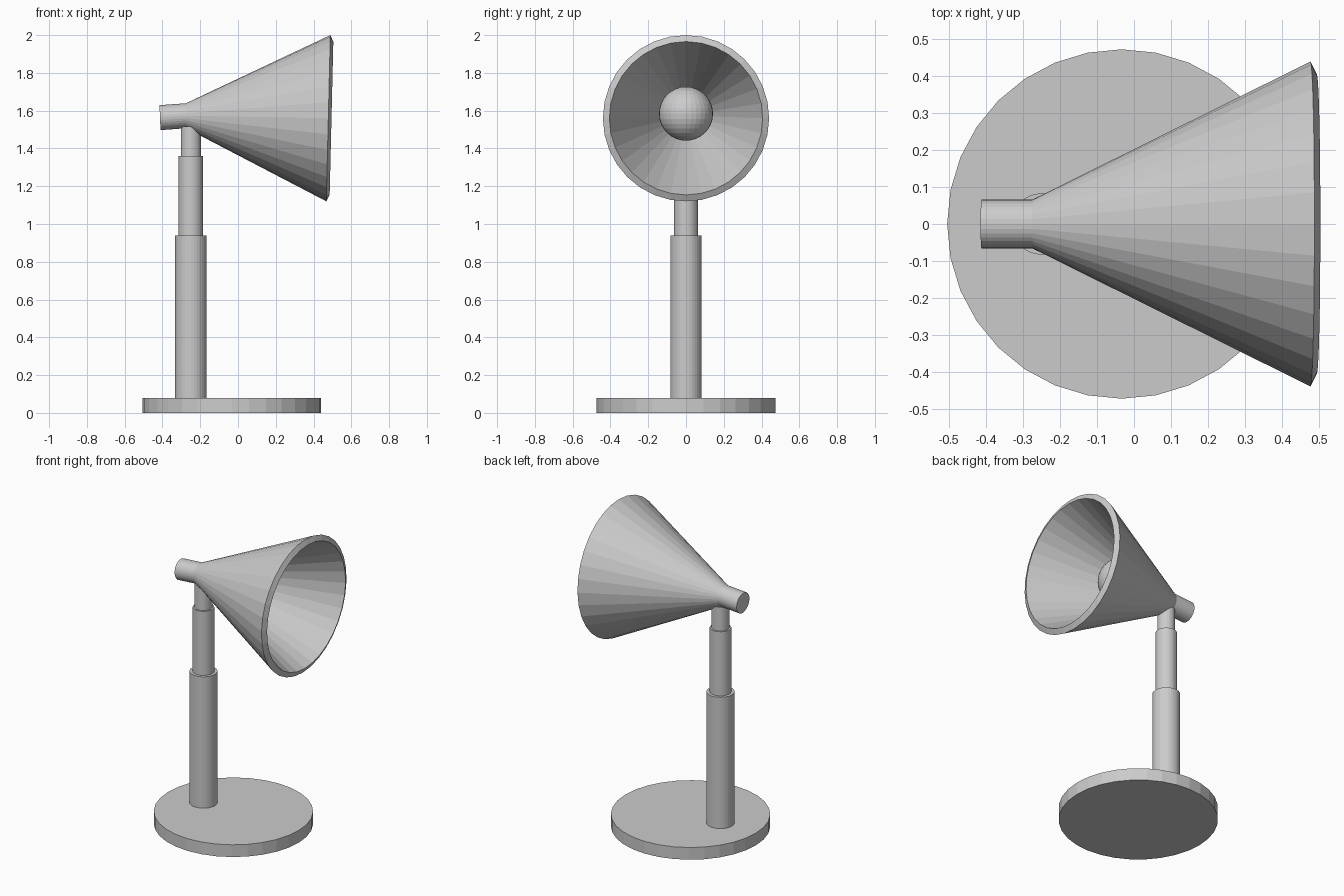
import bpy
import bmesh
from math import sin, cos, tau
from mathutils import Vector

cube = bpy.data.objects.get("Cube")
if cube:
    bpy.data.objects.remove(cube)

SIDES = 32
POLE_X = -0.25

grey = bpy.data.materials.new("plain grey")
grey.use_nodes = True
grey.diffuse_color = (0.6, 0.6, 0.6, 1)
grey.node_tree.nodes["Principled BSDF"].inputs["Base Color"].default_value = (0.6, 0.6, 0.6, 1)


def finish(obj, name):
    obj.name = name
    obj.data.materials.append(grey)
    return obj


def cylinder(name, x, radius, bottom, top):
    bpy.ops.mesh.primitive_cylinder_add(
        vertices=SIDES, radius=radius, depth=top - bottom,
        location=(x, 0, (bottom + top) / 2))
    return finish(bpy.context.object, name)


def tube(name, rings):
    """Skin rings given as (x, z, radius, lean) and cap both ends."""
    bm = bmesh.new()
    loops = []
    for x, z, radius, lean in rings:
        up = Vector((sin(lean), 0, cos(lean)))
        side = Vector((0, 1, 0))
        loops.append([
            bm.verts.new(Vector((x, 0, z)) + radius * (cos(a) * up + sin(a) * side))
            for a in (tau * i / SIDES for i in range(SIDES))])
    for a, b in zip(loops, loops[1:]):
        for i in range(SIDES):
            j = (i + 1) % SIDES
            bm.faces.new((a[i], a[j], b[j], b[i]))
    bm.faces.new(loops[0])
    bm.faces.new(loops[-1])
    bmesh.ops.recalc_face_normals(bm, faces=bm.faces)
    mesh = bpy.data.meshes.new(name)
    bm.to_mesh(mesh)
    bm.free()
    obj = bpy.data.objects.new(name, mesh)
    bpy.context.collection.objects.link(obj)
    return finish(obj, name)


# Round foot and telescoping stand
cylinder("base", -0.033, 0.473, 0, 0.08)
cylinder("lower_pole", POLE_X, 0.083, 0.07, 0.94)
cylinder("middle_pole", POLE_X, 0.064, 0.9, 1.36)
cylinder("upper_pole", POLE_X, 0.053, 1.3, 1.515)

# Hollow conical shade: outside from tail to rim, then back along the inside
tube("lamp_shade", [
    (-0.413, 1.563, 0.066, -0.04),
    (-0.275, 1.573, 0.066, -0.01),
    (0.478, 1.560, 0.440, 0.024),
    (0.495, 1.560, 0.406, 0.024),
    (-0.266, 1.573, 0.030, -0.01),
    (-0.375, 1.566, 0.030, -0.04),
])

# Bulb inside the shade
bpy.ops.mesh.primitive_uv_sphere_add(
    segments=SIDES, ring_count=SIDES // 2, radius=0.143, location=(0.095, 0, 1.584))
finish(bpy.context.object, "bulb")
